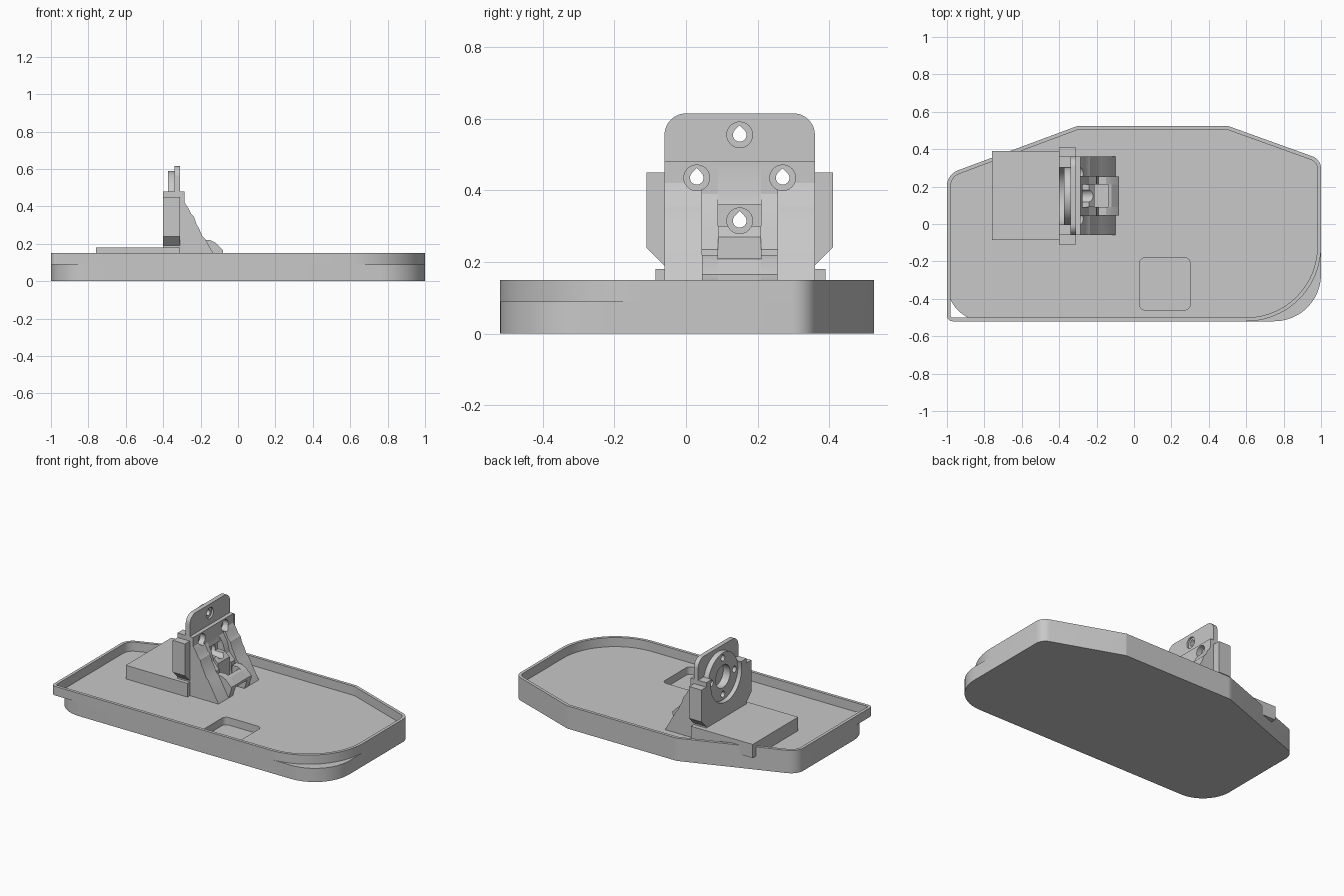
import bpy, bmesh, math
from mathutils import Vector

cube = bpy.data.objects.get("Cube")
if cube:
    bpy.data.objects.remove(cube, do_unlink=True)

grey = bpy.data.materials.new("plain grey")
grey.use_nodes = True
grey.diffuse_color = (0.58, 0.58, 0.58, 1)
grey.node_tree.nodes["Principled BSDF"].inputs["Base Color"].default_value = (0.58, 0.58, 0.58, 1)


def finish(name, bm):
    bmesh.ops.recalc_face_normals(bm, faces=bm.faces)
    mesh = bpy.data.meshes.new(name)
    bm.to_mesh(mesh)
    bm.free()
    obj = bpy.data.objects.new(name, mesh)
    bpy.context.collection.objects.link(obj)
    mesh.materials.append(grey)
    return obj


def rounded(corners, inset=0, steps=12):
    """Counter-clockwise (x, y, radius) corners to an inset, filleted outline."""
    pts = [Vector(c[:2]) for c in corners]
    out = []
    for i, p in enumerate(pts):
        d0 = (p - pts[i - 1]).normalized()
        d1 = (pts[(i + 1) % len(pts)] - p).normalized()
        bis = (d1 - d0).normalized()
        half = d0.angle(d1) / 2
        r = max(corners[i][2] - inset, 0.004)
        centre = p + bis * (inset + r) / math.cos(half)
        start = math.atan2(-d0.x, d0.y)
        for k in range(steps + 1):
            a = start + 2 * half * k / steps
            out.append(centre + r * Vector((math.cos(a), math.sin(a))))
    return out


def place(axis, p, q):
    """Outline point p at depth q along an axis."""
    return {"x": (q, p[0], p[1]), "y": (p[0], q, p[1]), "z": (p[0], p[1], q)}[axis]


def prism(name, outline, axis, a, b):
    bm = bmesh.new()
    low = [bm.verts.new(place(axis, p, a)) for p in outline]
    high = [bm.verts.new(place(axis, p, b)) for p in outline]
    bm.faces.new(low)
    bm.faces.new(high)
    for i in range(len(low)):
        bm.faces.new((low[i - 1], low[i], high[i], high[i - 1]))
    return finish(name, bm)


def wall(name, outer, inner, axis, a, b):
    """Closed band between two matching outlines."""
    bm = bmesh.new()
    rings = [[bm.verts.new(place(axis, p, q)) for p in line]
             for line, q in ((outer, a), (outer, b), (inner, b), (inner, a))]
    for k in range(4):
        r, s = rings[k - 1], rings[k]
        for i in range(len(outer)):
            bm.faces.new((r[i - 1], r[i], s[i], s[i - 1]))
    return finish(name, bm)


def rect(u0, v0, u1, v1):
    return [(u0, v0), (u1, v0), (u1, v1), (u0, v1)]


def circle(u, v, r, n=48):
    return [(u + r * math.cos(math.tau * k / n), v + r * math.sin(math.tau * k / n)) for k in range(n)]


def teardrop(u, v, r, n=24):
    """Circle whose top quarter rises to a point."""
    arc = [math.pi * (0.75 + 1.5 * k / n) for k in range(n + 1)]
    return [(u + r * math.cos(a), v + r * math.sin(a)) for a in arc] + [(u, v + r * math.sqrt(2))]


def cut(obj, cutter):
    mod = obj.modifiers.new("cut", "BOOLEAN")
    mod.operation, mod.solver, mod.object = "DIFFERENCE", "EXACT", cutter
    bpy.context.view_layer.objects.active = obj
    bpy.ops.object.modifier_apply(modifier=mod.name)
    bpy.data.objects.remove(cutter, do_unlink=True)


FLOOR, RIM = 0.09, 0.15
MID, HUB = 0.15, 0.435  # centre of the round mount in y and z


def base_corners(front_left, front_right):
    return [(-1, -0.52, front_left), (1, -0.52, front_right), (1, 0.345, 0.07),
            (0.5, 0.525, 0.03), (-0.3, 0.525, 0.1), (-1, 0.265, 0.09)]


# Solid lower body with a rounded pocket
body = prism("base_body", rounded(base_corners(0.2, 0.25)), "z", 0, FLOOR)
pocket = [(x, y, 0.03) for x, y in rect(0.03, -0.46, 0.3, -0.18)]
cut(body, prism("pocket_cutter", rounded(pocket), "z", 0.04, 0.2))

# Raised rim, with its own front corners
rim = base_corners(0.03, 0.4)
wall("rim", rounded(rim, 0, 20), rounded(rim, 0.02, 20), "z", FLOOR, RIM)

# Flat plate behind the bracket
prism("rear_plate", rect(-0.76, -0.085, -0.31, 0.39), "z", FLOOR, 0.18)

# Upright block with chamfered ears and a round seat
half = [(0.21, FLOOR), (0.21, 0.19), (0.26, 0.24), (0.26, 0.45), (0.21, 0.45), (0.21, 0.48)]
outline = [(MID + u, z) for u, z in half] + [(MID - u, z) for u, z in reversed(half)]
block = prism("bracket_block", outline, "x", -0.4, -0.34)
cut(block, prism("seat_cutter", circle(MID, HUB, 0.16), "x", -0.5, -0.3))

# Ears continue forward to the face plate
for side, s in (("left", 1), ("right", -1)):
    prism("ear_" + side, [(MID + s * u, z) for u, z in half[1:5]], "x", -0.34, -0.31)

# Rounded face plate
tab = [(-0.06, FLOOR, 0), (0.36, FLOOR, 0), (0.36, 0.615, 0.06), (-0.06, 0.615, 0.06)]
face_plate = prism("face_plate", rounded(tab), "x", -0.34, -0.31)
cut(face_plate, prism("hub_cutter", circle(MID, HUB, 0.075), "x", -0.4, -0.325))

# Round mount ring
ring = wall("mount_ring", circle(MID, HUB, 0.155), circle(MID, HUB, 0.075), "x", -0.375, -0.34)

# Sloping braces, stepped in profile (x, z)
slope = [(-0.285, 0.48), (-0.285, 0.42), (-0.265, 0.39), (-0.25, 0.36), (-0.235, 0.345),
         (-0.22, 0.3), (-0.21, 0.285), (-0.19, 0.24), (-0.175, 0.225), (-0.1, FLOOR)]
back = [(-0.31, FLOOR), (-0.31, 0.48)]
toe = [(-0.285, 0.48), (-0.285, 0.39), (-0.255, 0.34), (-0.24, 0.28), (-0.2, 0.235),
       (-0.19, FLOOR)]
upper = [(-0.285, 0.48), (-0.285, 0.39), (-0.275, 0.36), (-0.295, 0.36), (-0.295, 0.3),
         (-0.24, 0.3), (-0.21, 0.27), (-0.21, FLOOR)]
foot = [(-0.19, FLOOR), (-0.1, FLOOR), (-0.08, 0.15), (-0.08, 0.165), (-0.12, 0.205),
        (-0.15, 0.22), (-0.19, 0.22)]
bar = [(-0.13, 0.15), (-0.08, 0.15), (-0.08, 0.165), (-0.12, 0.205), (-0.14, 0.21)]
braces = [prism("centre_brace", back + upper, "y", 0.09, 0.21)]
for side, s in (("left", 1), ("right", -1)):
    braces.append(prism("brace_" + side, back + slope, "y", MID + s * 0.105, MID + s * 0.21))
    braces.append(prism("rib_" + side, back + toe, "y", MID + s * 0.06, MID + s * 0.105))
    prism("rib_foot_" + side, foot, "y", MID + s * 0.06, MID + s * 0.105)
prism("cross_bar", bar, "y", 0.09, 0.21)

# Four bolt holes with counterbores from the front of the bracket
bolts = [(MID + 0.12 * math.cos(a), HUB + 0.12 * math.sin(a))
         for a in (0, math.pi / 2, math.pi, -math.pi / 2)]
for i, (y, z) in enumerate(bolts):
    targets = [face_plate, ring]
    if i != 1:
        targets += [braces[0]] if i == 3 else braces[1:]
    for obj in targets:
        cut(obj, prism("bolt_cutter", teardrop(y, z, 0.019), "x", -0.5, -0.2))
        if obj is not ring:
            cut(obj, prism("bore_cutter", circle(y, z, 0.036, 24), "x", -0.322, -0.15))

# Smooth the curves, keep the edges crisp
bpy.ops.object.select_all(action="DESELECT")
for obj in bpy.context.collection.objects:
    if obj.type == "MESH" and grey.name in obj.data.materials:
        obj.select_set(True)
        bpy.context.view_layer.objects.active = obj
bpy.ops.object.shade_smooth_by_angle(angle=math.radians(25))
